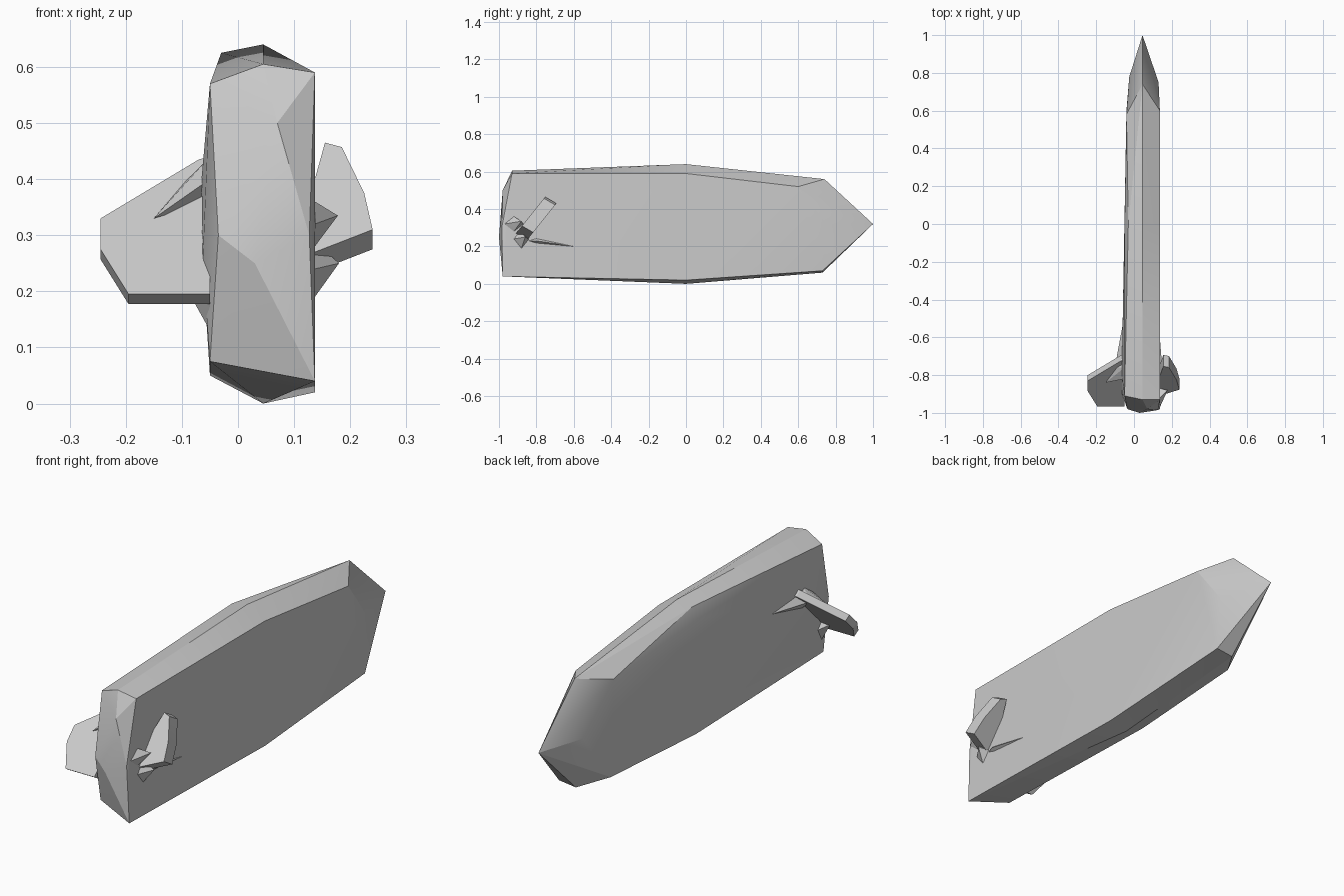
import bpy, bmesh
from math import radians

cube = bpy.data.objects.get("Cube")
if cube:
    bpy.data.objects.remove(cube, do_unlink=True)

GREY = (0.6, 0.6, 0.6, 1)
grey = bpy.data.materials.new("plain grey")
grey.use_nodes = True
grey.diffuse_color = GREY
grey.node_tree.nodes["Principled BSDF"].inputs["Base Color"].default_value = GREY

# The slab sits a little to the left of the middle
RIDGE = 0.045
LEFT_WALL = RIDGE + 0.092
RIGHT_WALL = RIDGE - 0.095
MID_HEIGHT = 0.32


def faceted(name, points):
    """Closed faceted solid wrapped around a few corner points."""
    bm = bmesh.new()
    for point in points:
        bm.verts.new(point)
    result = bmesh.ops.convex_hull(bm, input=bm.verts)
    loose = {item for item in result["geom_interior"] + result["geom_unused"]
             if isinstance(item, bmesh.types.BMVert)}
    bmesh.ops.delete(bm, geom=list(loose), context='VERTS')
    bmesh.ops.recalc_face_normals(bm, faces=bm.faces)
    mesh = bpy.data.meshes.new(name)
    bm.to_mesh(mesh)
    bm.free()
    mesh.materials.append(grey)
    obj = bpy.data.objects.new(name, mesh)
    bpy.context.collection.objects.link(obj)
    bpy.ops.object.select_all(action='DESELECT')
    obj.select_set(True)
    bpy.context.view_layer.objects.active = obj
    bpy.ops.object.shade_smooth_by_angle(angle=radians(20))


def side_profile(x, outline):
    """Stand a length-and-height outline upright at one sideways position."""
    return [(x, y, z) for y, z in outline]


def leaning_fin(name, outline, slope, start, thickness, drop):
    """Plate with a front outline that leans back as it rises."""
    front = [(x, start + slope * z, z) for x, z in outline]
    back = [(x, y + thickness, z - drop) for x, y, z in front]
    faceted(name, front + back)


def spur(name, wall, base, reach, tip):
    """Tapered fairing: a diamond on the wall, a front peak and a trailing tip."""
    y, z = base
    length, height, width = reach
    diamond = [(wall, y - length, z), (wall, y + length, z),
               (wall, y, z - height), (wall, y, z + height)]
    faceted(name, diamond + [(wall + width, y, z), tip])


# Long slab body: ridge and keel line, unequal walls, blunt nose, pointed tail
ridge_line = [(1, MID_HEIGHT), (0.74, 0.56), (0.73, 0.06), (0, 0.64), (0, 0),
              (-0.93, 0.605), (-0.95, 0.065)]
left_line = [(0.6, 0.52), (0, 0.59), (0, 0.02), (-0.93, 0.59), (-0.98, 0.04)]
right_line = [(0, 0.57), (0, 0.05), (-0.91, 0.57), (-0.92, 0.075)]
right_tail = [(0.58, 0.52), (0.6, 0.08)]
left_tail = [(0.75, MID_HEIGHT), (0.73, 0.07)]
nose = [(0.03, -1, 0.25), (0.07, -0.98, 0.5), (RIGHT_WALL + 0.015, -0.98, 0.3),
        (LEFT_WALL - 0.01, -0.985, 0.3)]
shoulder = [(RIGHT_WALL + 0.02, 0, 0.625), (RIGHT_WALL + 0.025, 0.78, MID_HEIGHT)]
cheek = [(RIGHT_WALL - 0.013, -0.9, 0.25), (RIGHT_WALL - 0.015, -0.8, 0.4)]
faceted("body", side_profile(RIDGE, ridge_line)
        + side_profile(LEFT_WALL, left_line)
        + side_profile(LEFT_WALL - 0.007, left_tail)
        + side_profile(RIGHT_WALL, right_line)
        + side_profile(RIGHT_WALL + 0.01, right_tail)
        + nose + shoulder + cheek)

# Broad fin on the right, with fairings that run back along the wall
leaning_fin("right_fin",
            [(RIGHT_WALL, 0.44), (-0.07, 0.435), (-0.245, 0.33),
             (-0.245, 0.275), (-0.195, 0.195), (RIGHT_WALL, 0.195)],
            slope=1, start=-1.16, thickness=0.03, drop=0.018)
spur("right_fin_fairing", RIGHT_WALL, base=(-0.75, 0.38),
     reach=(0.06, 0.05, -0.05), tip=(RIGHT_WALL, -0.48, 0.4))
spur("right_fin_root", RIGHT_WALL, base=(-0.9, 0.19),
     reach=(0.04, 0.06, -0.02), tip=(-0.1, -0.9, 0.22))
spur("right_fin_ridge", RIGHT_WALL, base=(-0.76, 0.4),
     reach=(0.06, 0.04, -0.04), tip=(-0.15, -0.84, 0.33))

# Narrower fin on the left, with a root, a nub in front and a thin streak
leaning_fin("left_fin",
            [(LEFT_WALL, 0.27), (0.24, 0.31), (0.225, 0.375),
             (0.185, 0.457), (0.155, 0.465), (LEFT_WALL, 0.4)],
            slope=0.8, start=-1.125, thickness=0.06, drop=0.035)
spur("left_fin_root", LEFT_WALL, base=(-0.88, 0.24),
     reach=(0.04, 0.05, 0.02), tip=(0.18, -0.86, 0.25))
spur("left_fin_nub", LEFT_WALL, base=(-0.92, MID_HEIGHT),
     reach=(0.05, 0.04, 0.02), tip=(0.178, -0.88, 0.335))
spur("left_fin_streak", LEFT_WALL, base=(-0.8, 0.23),
     reach=(0.04, 0.012, 0.015), tip=(LEFT_WALL, -0.6, 0.2))
